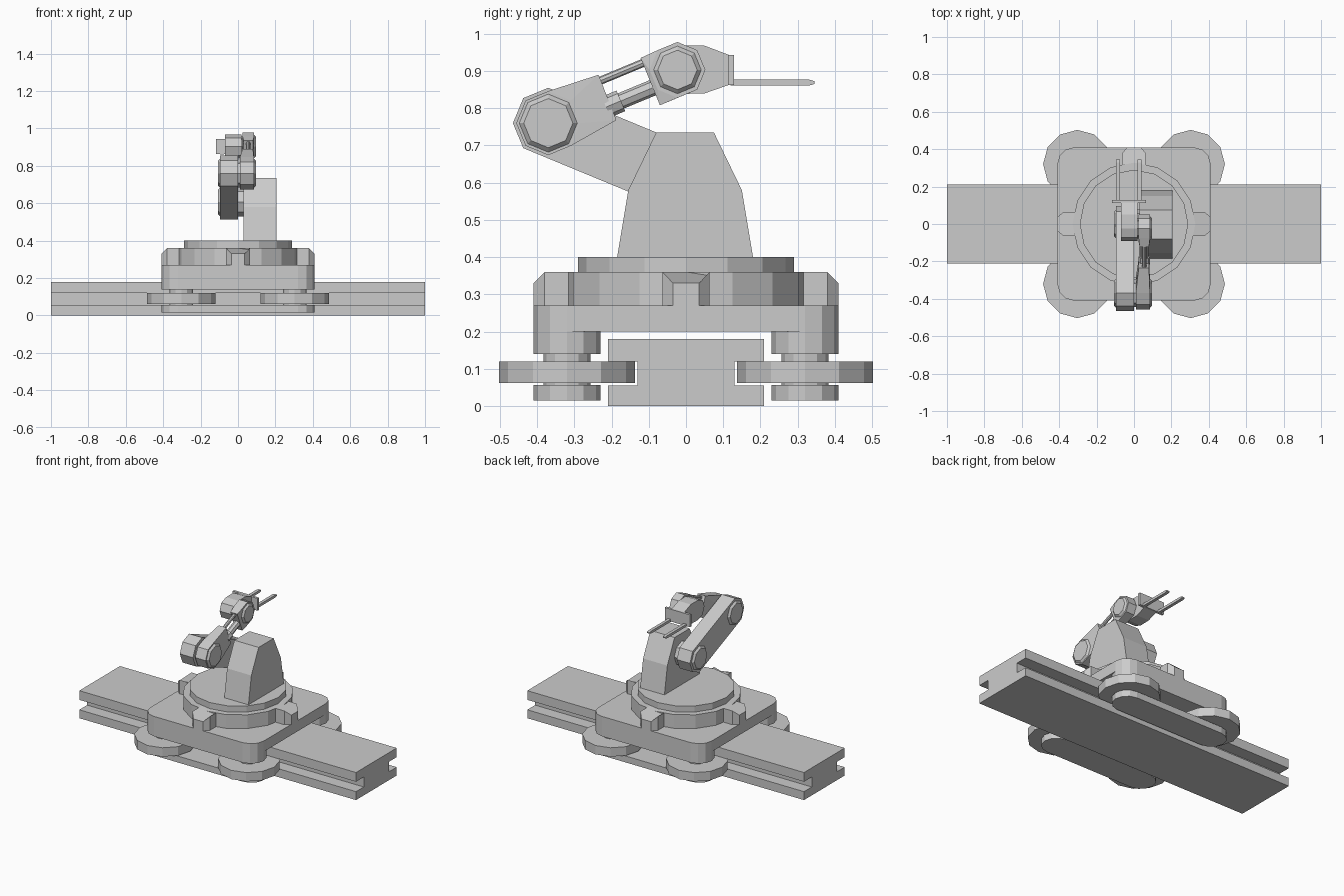
import bpy, bmesh, math
from mathutils import Vector

if "Cube" in bpy.data.objects:
    bpy.data.objects.remove(bpy.data.objects["Cube"])

grey = bpy.data.materials.new("plain_grey")
grey.diffuse_color = (0.6, 0.6, 0.6, 1)
grey.use_nodes = True
grey.node_tree.nodes["Principled BSDF"].inputs["Base Color"].default_value = grey.diffuse_color


def finish(name, bm):
    bmesh.ops.recalc_face_normals(bm, faces=bm.faces[:])
    me = bpy.data.meshes.new(name)
    bm.to_mesh(me)
    bm.free()
    me.materials.append(grey)
    ob = bpy.data.objects.new(name, me)
    bpy.context.collection.objects.link(ob)
    return ob


def place(p, h, axis):
    return Vector((h, p[0], p[1])) if axis == 'x' else Vector((p[0], p[1], h))


def prism(name, pts, axis, a, b):
    """Extrude an ordered profile along x (y,z points) or z (x,y points)."""
    bm = bmesh.new()
    lo = [bm.verts.new(place(p, a, axis)) for p in pts]
    hi = [bm.verts.new(place(p, b, axis)) for p in pts]
    bm.faces.new(lo)
    bm.faces.new(hi)
    n = len(pts)
    for i in range(n):
        bm.faces.new((lo[i], lo[(i + 1) % n], hi[(i + 1) % n], hi[i]))
    return finish(name, bm)


def hull(name, pts):
    """Convex solid around a set of 3D points, with flat regions merged."""
    bm = bmesh.new()
    for p in pts:
        bm.verts.new(p)
    res = bmesh.ops.convex_hull(bm, input=bm.verts[:])
    junk = {g for g in res["geom_interior"] + res["geom_unused"]
            if isinstance(g, bmesh.types.BMVert)}
    bmesh.ops.delete(bm, geom=list(junk), context='VERTS')
    bmesh.ops.dissolve_limit(bm, angle_limit=0.02, verts=bm.verts[:], edges=bm.edges[:])
    return finish(name, bm)


def ring(cx, cy, r, n):
    return [(cx + r * math.cos(2 * math.pi * i / n),
             cy + r * math.sin(2 * math.pi * i / n)) for i in range(n)]


def solid(pts, axis, *levels):
    return [place(p, h, axis) for h in levels for p in pts]


def box(name, x0, x1, y0, y1, z0, z1):
    return prism(name, [(x0, y0), (x1, y0), (x1, y1), (x0, y1)], 'z', z0, z1)


def cap(name, c, r0, r1, x0, x1):
    """Tapered octagonal cap lying along x."""
    hull(name, solid(ring(*c, r0, 8), 'x', x0) + solid(ring(*c, r1, 8), 'x', x1))


def rod(name, x, p, q, r, n=8):
    """Round bar in the plane of the arm."""
    d = (Vector(q) - Vector(p)).normalized()
    pts = []
    for e in (p, q):
        for u, v in ring(0, 0, r, n):
            pts.append(Vector((x + u, e[0] - d.y * v, e[1] + d.x * v)))
    hull(name, pts)


# Rail with a groove along both sides
half = [(-.21, 0), (.21, 0), (.21, .055), (.13, .055), (.13, .12), (.21, .12), (.21, .18)]
prism("rail", half + [(-.21, .18), (-.21, .12), (-.13, .12), (-.13, .055), (-.21, .055)],
      'x', -1, 1)

# Guide wheels, axles and the bars that join them
for sy, side in ((-1, "front"), (1, "back")):
    y = .32 * sy
    bar = ring(-.32, y, .09, 12) + ring(.32, y, .09, 12)
    hull(side + "_lower_bar", solid(bar, 'z', .015, .057))
    hull(side + "_upper_bar", solid(bar, 'z', .14, .2))
    for x in (-.303, .303):
        prism(side + "_wheel", ring(x, y, .183, 12), 'z', .062, .12)
        prism(side + "_axle", ring(x, y, .063, 12), 'z', .05, .145)

# Carriage plate with rounded corners
corners = [p for x in (-.32, .32) for y in (-.32, .32) for p in ring(x, y, .09, 12)]
hull("carriage_plate", solid(corners, 'z', .2, .27))

# Base ring, four chamfered lugs and the turntable
prism("base_ring", ring(0, 0, .328, 16), 'z', .27, .36)
for k in range(4):
    lug = prism("base_lug", [(.28, -.063), (.38, -.063), (.41, -.035),
                             (.41, .035), (.38, .063), (.28, .063)], 'z', .27, .36)
    for v in lug.data.vertices:
        if v.co.x > .4 and v.co.z > .3:
            v.co.z = .33
    lug.rotation_euler.z = k * math.pi / 2
prism("turntable", ring(0, 0, .29, 16), 'z', .36, .4)

# Pedestal
prism("pedestal", [(-.185, .4), (.18, .4), (.15, .58), (.075, .735), (-.08, .735),
                   (-.155, .58)], 'x', .03, .205)

# Lower arm between shoulder and elbow
shoulder, elbow, wrist = (0, .607), (-.37, .76), (-.023, .903)
hull("lower_arm", solid(ring(*shoulder, .095, 8) + ring(*elbow, .095, 8), 'x', -.095, 0))
cap("shoulder_cap", shoulder, .078, .066, -.095, -.107)
cap("elbow_left_cap", elbow, .078, .066, -.095, -.107)
prism("shoulder_shaft", ring(*shoulder, .078, 8), 'x', -.005, .035)
prism("elbow_shaft", ring(*elbow, .075, 8), 'x', -.005, .02)

# Upper arm: two housings joined by rods
hull("elbow_housing", solid(ring(*elbow, .086, 8), 'x', .01, .085)
     + solid([(-.235, .89), (-.187, .768)], 'x', .025, .08))
cap("elbow_right_cap", elbow, .078, .066, .085, .097)
hull("wrist_housing", solid(ring(*wrist, .075, 8), 'x', .025, .085)
     + solid([(-.122, .935), (-.07, .808)], 'x', .03, .08))
cap("wrist_cap", wrist, .064, .053, .085, .096)
rod("upper_rod", .055, (-.235, .872), (-.11, .924), .011)
rod("lower_rod", .055, (-.21, .805), (-.08, .859), .022)
rod("lower_rod_sleeve", .055, (-.215, .803), (-.175, .82), .03)
prism("wrist_shaft", ring(*wrist, .055, 8), 'x', .01, .03)

# Hand, gripper plate and two fingers
prism("hand", [(-.09, .903), (-.072, .95), (-.023, .968), (.05, .968), (.116, .943),
               (.116, .863), (.05, .84), (-.023, .838), (-.072, .856)], 'x', -.07, .02)
box("gripper_plate", -.118, .063, .113, .129, .863, .943)
for x in (-.085, .03):
    prism("finger", [(.12, .861), (.33, .861), (.345, .865), (.345, .873), (.33, .877),
                     (.12, .877)], 'x', x - .01, x + .01)
